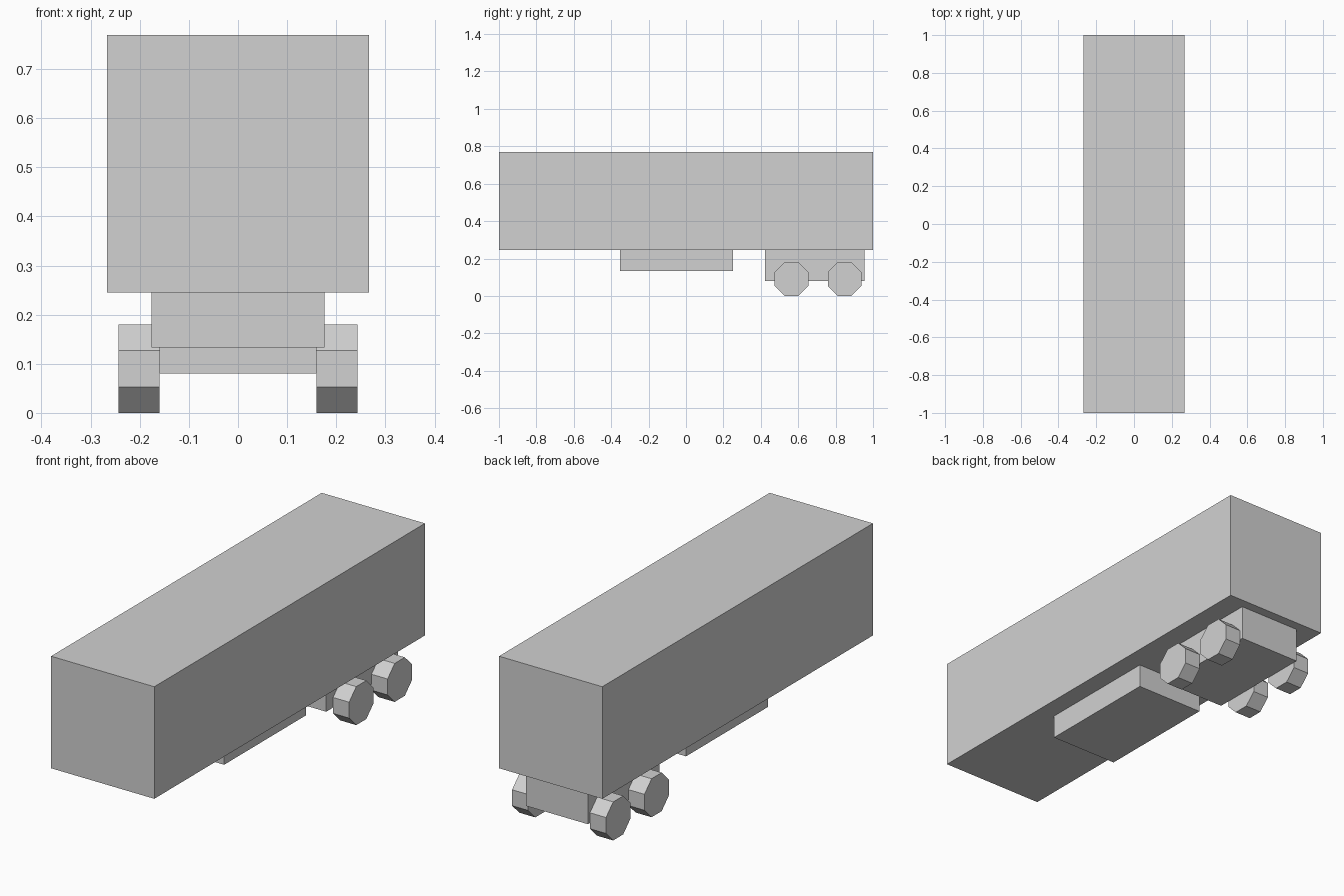
import bpy, bmesh, math
from mathutils import Matrix

if "Cube" in bpy.data.objects:
    bpy.data.objects.remove(bpy.data.objects["Cube"])

grey = bpy.data.materials.new("plain grey")
grey.diffuse_color = (0.64, 0.64, 0.64, 1)
grey.use_nodes = True
grey.node_tree.nodes["Principled BSDF"].inputs["Base Color"].default_value = grey.diffuse_color


def add_object(name, bm):
    mesh = bpy.data.meshes.new(name)
    bm.to_mesh(mesh)
    bm.free()
    mesh.materials.append(grey)
    obj = bpy.data.objects.new(name, mesh)
    bpy.context.collection.objects.link(obj)
    return obj


def box(name, half_width, y0, y1, z0, z1):
    bm = bmesh.new()
    centre = Matrix.Translation((0, (y0 + y1) / 2, (z0 + z1) / 2))
    size = Matrix.Diagonal((2 * half_width, y1 - y0, z1 - z0, 1))
    bmesh.ops.create_cube(bm, size=1, matrix=centre @ size)
    return add_object(name, bm)


def wheel(name, x, y, radius, width):
    # Octagonal drum resting on a flat side
    bm = bmesh.new()
    corner = radius / math.cos(math.pi / 8)
    matrix = (Matrix.Translation((x, y, radius))
              @ Matrix.Rotation(math.pi / 2, 4, 'Y')
              @ Matrix.Rotation(math.pi / 8, 4, 'Z'))
    bmesh.ops.create_cone(bm, cap_ends=True, segments=8, radius1=corner,
                          radius2=corner, depth=width, matrix=matrix)
    return add_object(name, bm)


# Cargo body
box("cargo_body", 0.267, -1.0, 1.0, 0.245, 0.769)
# Underslung storage box
box("belly_box", 0.176, -0.354, 0.251, 0.133, 0.245)
# Rear axle housing
box("rear_bogie", 0.16, 0.423, 0.954, 0.08, 0.245)

# Two wheels on each side
for side, sx in (("left", -1), ("right", 1)):
    for place, y in (("front", 0.564), ("rear", 0.848)):
        wheel(f"{side}_{place}_wheel", sx * 0.2015, y, 0.09, 0.083)
